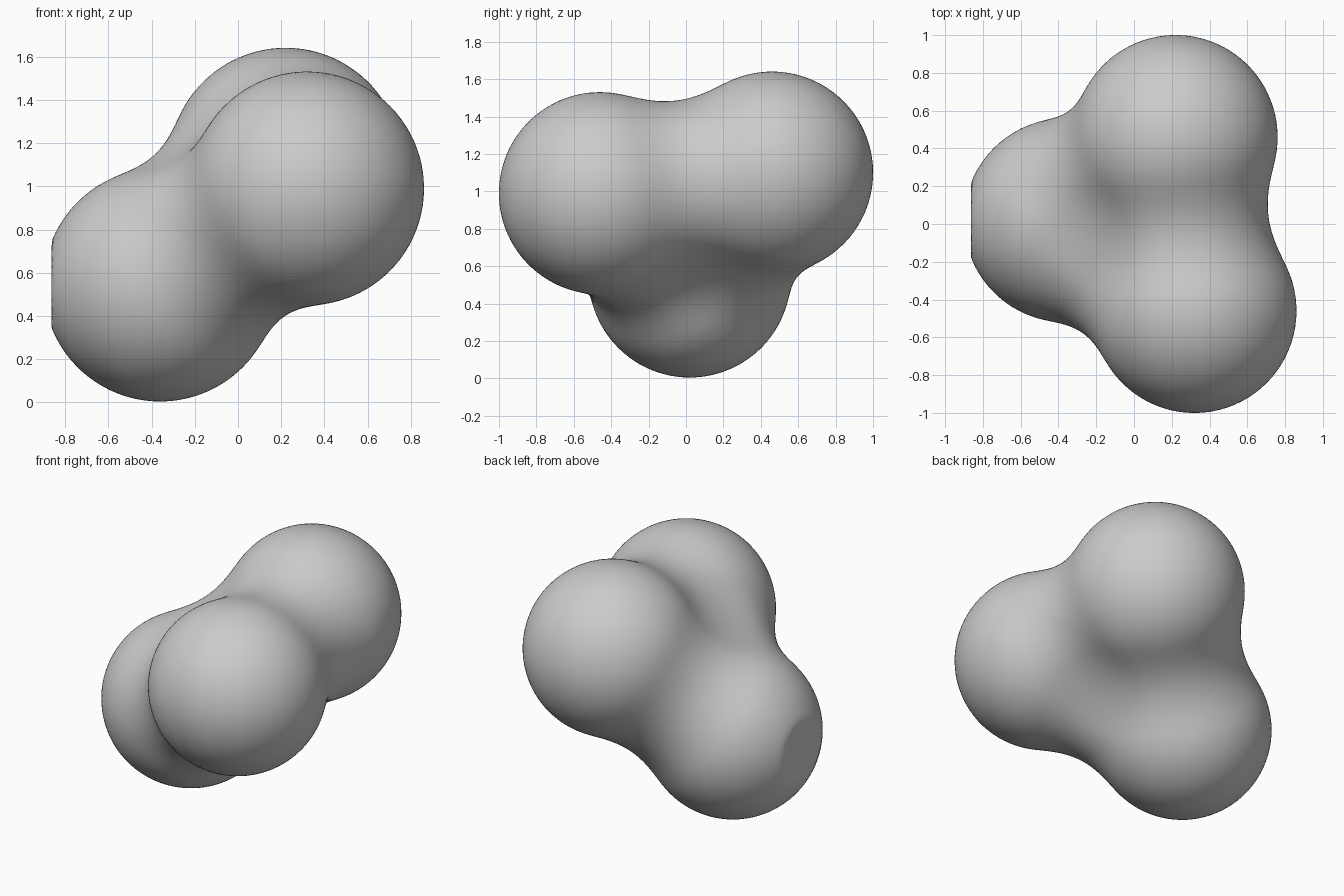
import bpy, bmesh
from mathutils import Vector

if "Cube" in bpy.data.objects:
    bpy.data.objects.remove(bpy.data.objects["Cube"])

# Three equal balls blended with a soft falloff field
BALLS = [Vector((0.22, 0.46, 1.10)),
         Vector((0.32, -0.46, 0.99)),
         Vector((-0.36, 0.02, 0.545))]
REACH = 0.94
LEVEL = 0.30
LEFT_LIMIT = -0.862   # the left ball is slightly flattened


def field(p):
    return sum(max(0.0, 1 - (p - c).length_squared / REACH ** 2) ** 3 for c in BALLS)


def surface_point(origin, direction):
    # bisect along the ray for the blended surface
    near, far = 0.0, 2.0
    for _ in range(24):
        mid = (near + far) / 2
        if field(origin + direction * mid) > LEVEL:
            near = mid
        else:
            far = mid
    return origin + direction * near


# Blended body: a fine icosphere pushed out to the surface
bm = bmesh.new()
bmesh.ops.create_icosphere(bm, subdivisions=6, radius=1)
centre = sum(BALLS, Vector()) / 3
for v in bm.verts:
    v.co = surface_point(centre, v.co.normalized())
    v.co.x = max(v.co.x, LEFT_LIMIT)
    v.co.z = max(v.co.z, 0.0)
for f in bm.faces:
    f.smooth = True
mesh = bpy.data.meshes.new("blended_balls")
bm.to_mesh(mesh)
bm.free()
body = bpy.data.objects.new("blended_balls", mesh)
bpy.context.collection.objects.link(body)

# Plain grey colour
grey = bpy.data.materials.new("plain grey")
grey.diffuse_color = (0.6, 0.6, 0.6, 1)
grey.use_nodes = True
grey.node_tree.nodes["Principled BSDF"].inputs["Base Color"].default_value = grey.diffuse_color
mesh.materials.append(grey)
